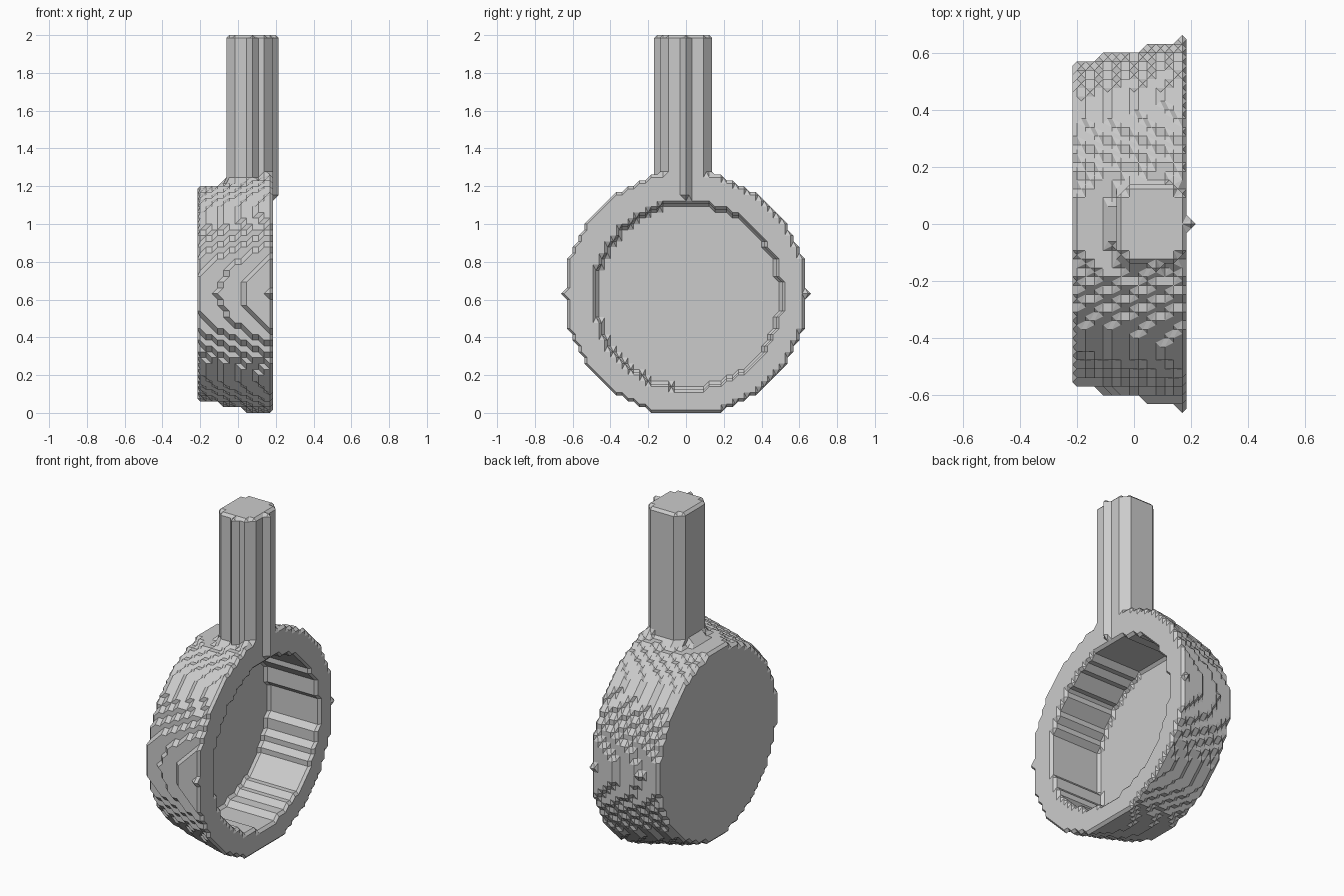
import bpy, bmesh
from itertools import product

cube = bpy.data.objects.get("Cube")
if cube:
    bpy.data.objects.remove(cube, do_unlink=True)

V = 2 / 65          # block size
LAYERS = 13         # bowl depth in blocks, from closed back to open rim
HUB = 20            # blocks below the bowl axis
HANDLE_TOP = 44     # top block of the handle, above the axis


def in_bowl(k, y, z):
    """Tapered round dish with a stepped cavity opening toward +x."""
    if not 0 <= k < LAYERS:
        return False
    outer = 18.333 + k / 4.5
    if y * y + 1.002 * z * z > outer ** 2 + 0.1:
        return False
    cavity = (y - 0.3) ** 2 + (z + 0.3) ** 2 <= 16 ** 2
    return not (k >= 2 and cavity)


def in_handle(k, y, z):
    """Eight-sided post with a thin ridge on its rim side and its front."""
    if not 17 <= z <= HANDLE_TOP:
        return False
    post = 5 <= k <= 12 and abs(y) <= (3 if k in (5, 12) else 4)
    return post or (k == 13 and y == 0) or (k == 9 and y == -5)


# Solid blocks of the whole pan
solid = {p for p in product(range(14), range(-22, 23), range(-HUB, HANDLE_TOP + 1))
         if in_bowl(*p) or in_handle(*p)}

# The six faces of a cell, each as a ring of four corners
RING = [(0, 0), (1, 0), (1, 1), (0, 1)]
CELL_FACES = []
for axis, side in product(range(3), (0, 1)):
    ring = []
    for a, b in RING:
        corner = [a, b]
        corner.insert(axis, side)
        ring.append(tuple(corner))
    CELL_FACES.append(ring)


def add(p, q):
    return tuple(a + b for a, b in zip(p, q))


def cell_loops(cell):
    """Closed loops of edge midpoints that part solid corners from empty ones."""
    links = {}
    for face in CELL_FACES:
        ring = [add(cell, c) for c in face]
        inside = [c in solid for c in ring]
        cuts = [i for i in range(4) if inside[i] != inside[(i + 1) % 4]]
        if len(cuts) == 2:
            pairs = [cuts]
        elif len(cuts) == 4:
            pairs = [((i - 1) % 4, i) for i in range(4) if inside[i]]
        else:
            continue
        for pair in pairs:
            a, b = (add(ring[i], ring[(i + 1) % 4]) for i in pair)
            links.setdefault(a, []).append(b)
            links.setdefault(b, []).append(a)
    while links:
        start = here = next(iter(links))
        loop = []
        while here in links:
            loop.append(here)
            ahead = links.pop(here)
            here = next((n for n in ahead if n in links), start)
        yield loop


# Bevelled skin around the blocks
bm = bmesh.new()
verts = {}


def vert(p):
    if p not in verts:
        k, y, z = (c / 2 for c in p)
        verts[p] = bm.verts.new(((k - 6.5) * V, y * V, (z + HUB + 0.5) * V))
    return verts[p]


cells = {tuple(a - b for a, b in zip(p, c)) for p in solid
         for c in product((0, 1), repeat=3)}
for cell in sorted(cells):
    for loop in cell_loops(cell):
        bm.faces.new([vert(p) for p in loop])

# Merge flat areas into single faces
bmesh.ops.triangulate(bm, faces=bm.faces[:])
bmesh.ops.recalc_face_normals(bm, faces=bm.faces[:])
bmesh.ops.dissolve_limit(bm, angle_limit=0.02, verts=bm.verts[:], edges=bm.edges[:])

mesh = bpy.data.meshes.new("pan")
bm.to_mesh(mesh)
bm.free()

# Plain grey
grey = bpy.data.materials.new("plain grey")
grey.use_nodes = True
colour = (0.6, 0.6, 0.6, 1)
grey.diffuse_color = colour
grey.node_tree.nodes["Principled BSDF"].inputs["Base Color"].default_value = colour
mesh.materials.append(grey)

pan = bpy.data.objects.new("pan_with_handle", mesh)
bpy.context.collection.objects.link(pan)
